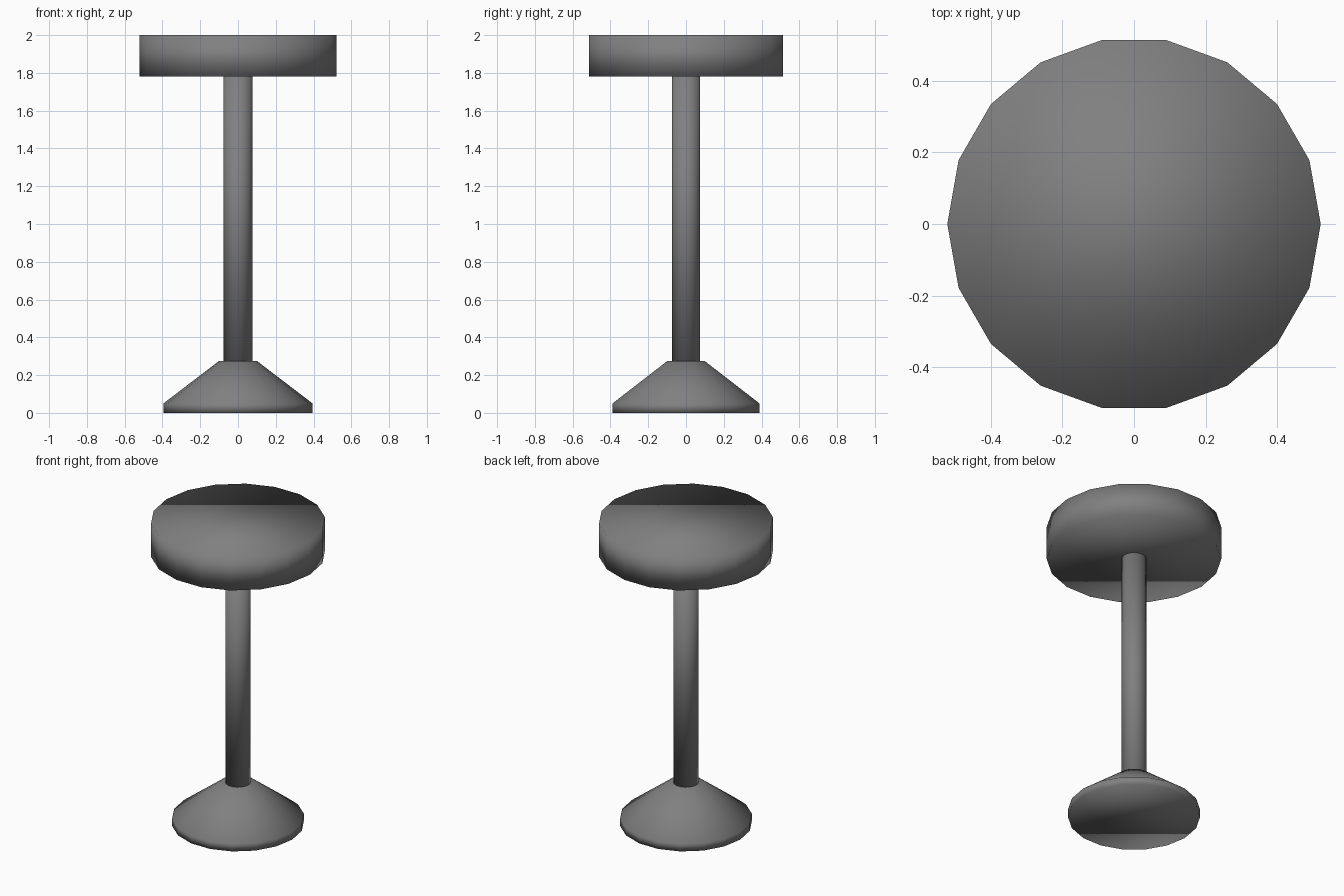
import bpy
import bmesh
from math import cos, sin, tau

SIDES = 18

cube = bpy.data.objects.get("Cube")
if cube:
    bpy.data.objects.remove(cube, do_unlink=True)

# One flat grey for the whole stool
grey = bpy.data.materials.new("mid grey")
grey.use_nodes = True
colour = (0.216, 0.216, 0.216, 1)
grey.diffuse_color = colour
grey.node_tree.nodes["Principled BSDF"].inputs["Base Color"].default_value = colour


def turned_part(name, profile):
    """Revolve (radius, height) pairs around z, with flat caps and soft shading."""
    bm = bmesh.new()
    rings = [[bm.verts.new((r * cos(tau * i / SIDES), r * sin(tau * i / SIDES), z))
              for i in range(SIDES)] for r, z in profile]
    for low, high in zip(rings, rings[1:]):
        for i in range(SIDES):
            j = (i + 1) % SIDES
            bm.faces.new((low[i], low[j], high[j], high[i]))
    bm.faces.new(rings[0][::-1])
    bm.faces.new(rings[-1])
    for face in bm.faces:
        face.smooth = True
    mesh = bpy.data.meshes.new(name)
    bm.to_mesh(mesh)
    bm.free()
    mesh.materials.append(grey)
    obj = bpy.data.objects.new(name, mesh)
    bpy.context.collection.objects.link(obj)
    return obj


# Flared foot, plain post and thick round seat
turned_part("base", [(0.395, 0), (0.395, 0.05), (0.1, 0.275)])
turned_part("post", [(0.076, 0.25), (0.076, 1.8)])
turned_part("seat", [(0.522, 1.78), (0.522, 2)])
